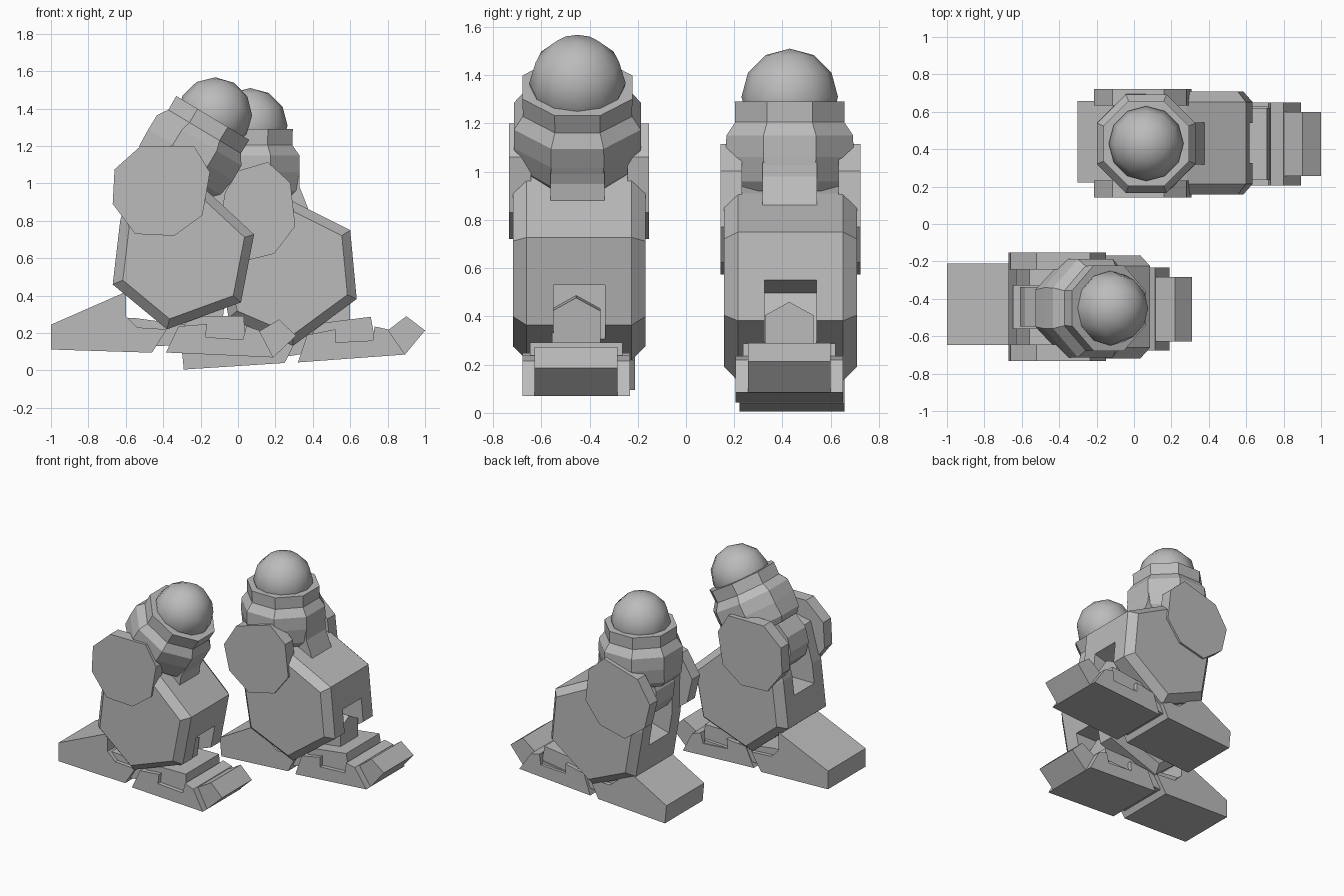
import bpy, bmesh, math
from mathutils import Matrix, Vector

cube = bpy.data.objects.get("Cube")
if cube:
    bpy.data.objects.remove(cube)

grey = bpy.data.materials.new("plain_grey")
grey.use_nodes = True
grey.diffuse_color = (0.5, 0.5, 0.5, 1)
grey.node_tree.nodes["Principled BSDF"].inputs["Base Color"].default_value = (0.5, 0.5, 0.5, 1)


def finish(name, bm, matrix):
    bmesh.ops.recalc_face_normals(bm, faces=bm.faces)
    bm.transform(matrix)
    mesh = bpy.data.meshes.new(name)
    bm.to_mesh(mesh)
    bm.free()
    mesh.materials.append(grey)
    obj = bpy.data.objects.new(name, mesh)
    bpy.context.collection.objects.link(obj)
    return obj


def loft(name, rings, matrix):
    """Skin a row of equal-length point rings and cap both ends."""
    bm = bmesh.new()
    loops = [[bm.verts.new(p) for p in ring] for ring in rings]
    n = len(loops[0])
    for a, b in zip(loops, loops[1:]):
        for i in range(n):
            j = (i + 1) % n
            bm.faces.new((a[i], a[j], b[j], b[i]))
    bm.faces.new(loops[0])
    bm.faces.new(loops[-1])
    return finish(name, bm, matrix)


def prism(name, profile, slices, matrix, centre=(0, 0)):
    """Side profile (x, z) swept along y; each slice is (y, scale)."""
    cx, cz = centre
    rings = [[(cx + (x - cx) * s, y, cz + (z - cz) * s) for x, z in profile]
             for y, s in slices]
    return loft(name, rings, matrix)


def slab(name, profile, half, matrix):
    return prism(name, profile, [(-half, 1), (half, 1)], matrix)


def cut(target, x0, x1, z0, z1, half, matrix):
    box = slab("cutter", [(x0, z0), (x1, z0), (x1, z1), (x0, z1)], half, matrix)
    mod = target.modifiers.new("slot", "BOOLEAN")
    mod.operation = "DIFFERENCE"
    mod.solver = "EXACT"
    mod.object = box
    bpy.context.view_layer.objects.active = target
    bpy.ops.object.modifier_apply(modifier=mod.name)
    bpy.data.objects.remove(box)


def place(pivot, target, y, degrees):
    """Move pivot (x, z) to target (x, z) and swing the part in the xz plane."""
    return (Matrix.Translation((target[0], y, target[1]))
            @ Matrix.Rotation(-math.radians(degrees), 4, "Y")
            @ Matrix.Translation((-pivot[0], 0, -pivot[1])))


HULL = [(-.67, .46), (-.38, .22), (.016, .364), (.086, .727),
        (-.176, .97), (-.36, 1.1), (-.56, 1.06), (-.63, .80)]
DISC = [(-.52, 1.2), (-.235, 1.2), (-.15, 1.06), (-.19, .83),
        (-.34, .72), (-.55, .73), (-.67, .89), (-.66, 1.075)]
HEEL = [(-1, .245), (-1, .112), (-.46, .095), (-.38, .22),
        (-.54, .23), (-.6, .29), (-.6, .42)]
MIDFOOT = [(-.62, .15), (-.42, .13), (.02, .165), (.02, .19),
           (-.17, .18), (-.18, .23), (-.55, .28), (-.62, .28)]
TOE_BASE = [(.32, .043), (.893, .085), (.8, .22), (.73, .235), (.72, .16),
            (.52, .15), (.52, .22), (.37, .19)]
TOE_DECK = [(.36, .1), (.74, .12), (.71, .287), (.42, .25)]
TOE_CAP = [(.8, .214), (.893, .085), (1, .214), (.9, .29)]
TONGUE = [(.05, -.25), (.262, -.25), (.265, -.31), (.32, -.45), (.05, -.45)]


def build_leg(side, lower, heel, toe, upper):
    # Lower leg housing with an ankle slot in front and a knee slot behind
    hull = prism(side + "_shin_housing", HULL,
                 [(-.275, .86), (-.218, 1), (.218, 1), (.275, .86)], lower, (-.28, .62))
    cut(hull, -.14, .3, .2, .53, .107, lower)
    cut(hull, -.9, -.33, .66, 1.3, .115, lower)

    # Knee plates on both sides and the hinge barrel between them
    for name, s in (("near", -1), ("far", 1)):
        prism(f"{side}_{name}_knee_plate", DISC, [(s * .20, 1), (s * .29, 1)], lower)
    barrel = [(-.41 + .2 * math.cos(k * math.pi / 6), .96 + .2 * math.sin(k * math.pi / 6))
              for k in range(12)]
    slab(side + "_knee_hinge", barrel, .105, lower)

    # Thigh sleeve: octagonal collar, flared band and tapered end
    rings = []
    for z, rx, ry in ((0, .19, .19), (0, .228, .228), (-.085, .226, .226),
                      (-.14, .263, .263), (-.23, .264, .264),
                      (-.33, .26, .238), (-.37, .23, .215)):
        k = 1 / math.cos(math.pi / 8)
        rings.append([(rx * k * math.cos(a), ry * k * math.sin(a), z)
                      for a in (math.pi / 8 + i * math.pi / 4 for i in range(8))])
    loft(side + "_thigh_sleeve", rings, upper)
    slab(side + "_thigh_tongue", TONGUE, .112, upper)

    # Hip ball
    bm = bmesh.new()
    bmesh.ops.create_uvsphere(bm, u_segments=12, v_segments=6, radius=.2)
    bm.transform(Matrix.Translation((0, 0, .02)))
    for f in bm.faces:
        f.smooth = True
    finish(side + "_hip_ball", bm, upper)

    # Foot: heel wedge, middle plate, toe parts and ankle
    slab(side + "_heel", HEEL, .218, heel)
    slab(side + "_midfoot", MIDFOOT, .19, heel)
    slab(side + "_toe_base", TOE_BASE, .222, toe)
    slab(side + "_toe_deck", TOE_DECK, .192, toe)
    slab(side + "_toe_cap", TOE_CAP, .172, toe)
    arch = [(-.1, .15), (.1, .15), (.1, .405), (0, .46), (-.1, .405)]
    loft(side + "_ankle", [[(x, y, z) for y, z in arch] for x in (.3, .6)], toe)


# Near leg: bent with the thigh tilted forward
build_leg("near",
          place((0, 0), (0, 0), -.443, 0),
          place((0, 0), (0, 0), -.43, 0),
          place((.32, .043), (-.385, .096), -.455, -6.8),
          place((0, 0), (-.135, 1.35), -.45, -31))

# Far leg: stepping ahead with the thigh upright
build_leg("far",
          place((.086, .727), (.6, .75), .433, 16.3),
          place((-1, .112), (-.29, .005), .44, 5.5),
          place((.32, .043), (.32, .043), .428, 0),
          place((0, 0), (.065, 1.29), .43, 0))
